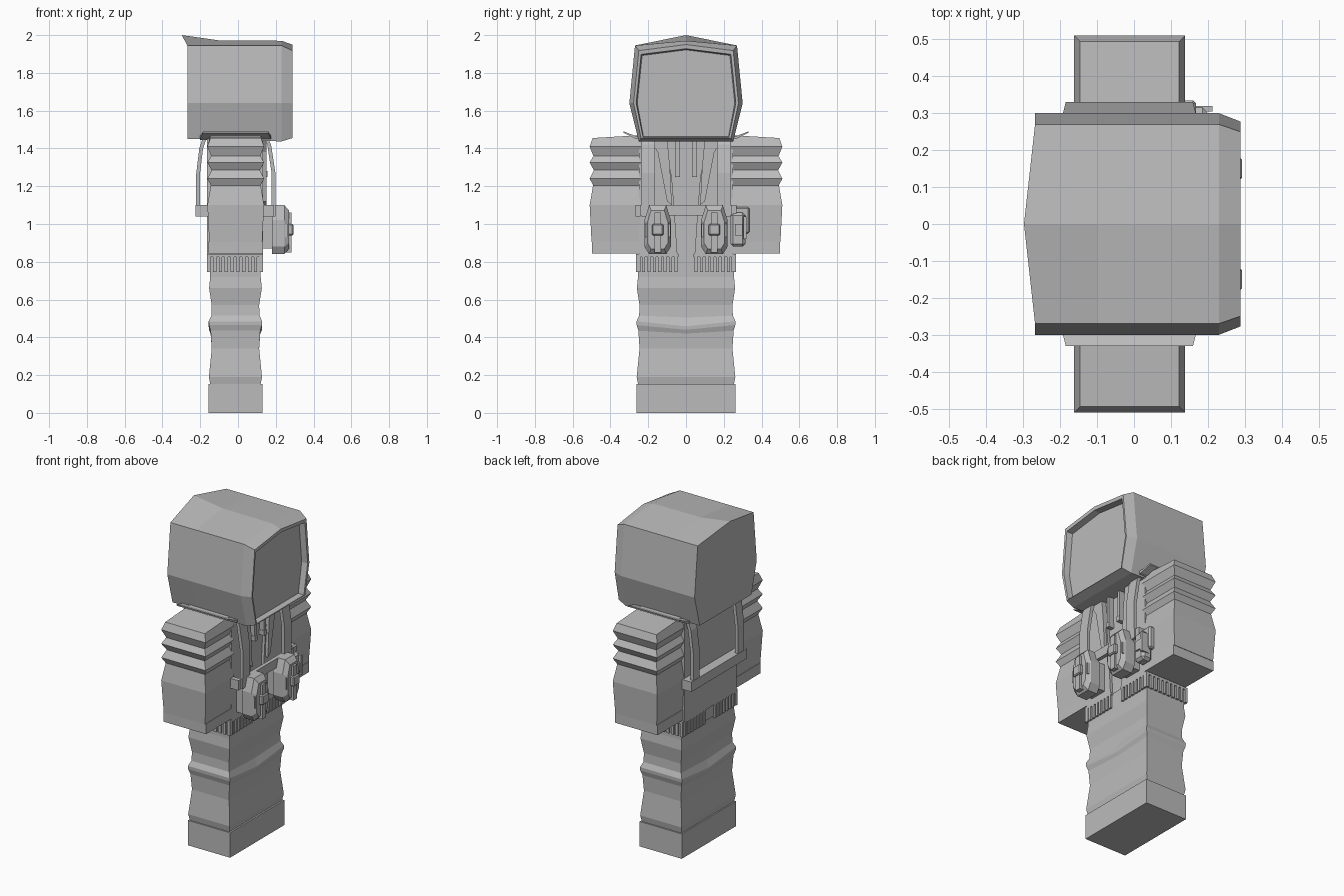
import bpy, bmesh, math

grey = bpy.data.materials.new("plain grey")
grey.diffuse_color = (0.5, 0.5, 0.5, 1)


def finish(name, bm):
    bmesh.ops.recalc_face_normals(bm, faces=bm.faces)
    me = bpy.data.meshes.new(name)
    bm.to_mesh(me)
    bm.free()
    me.materials.append(grey)
    ob = bpy.data.objects.new(name, me)
    bpy.context.collection.objects.link(ob)
    return ob


def loft(name, rings):
    """Join equal-length point rings with quads and cap both ends."""
    bm = bmesh.new()
    vs = [[bm.verts.new(p) for p in r] for r in rings]
    n = len(vs[0])
    for a, b in zip(vs, vs[1:]):
        for i in range(n):
            j = (i + 1) % n
            bm.faces.new((a[i], a[j], b[j], b[i]))
    bm.faces.new(vs[0])
    bm.faces.new(vs[-1])
    return finish(name, bm)


def box(name, x0, x1, y0, y1, z0, z1, c=0.0):
    """Box with optional chamfered edges."""
    ob = loft(name, [[(x0, y0, z), (x1, y0, z), (x1, y1, z), (x0, y1, z)] for z in (z0, z1)])
    if c:
        bm = bmesh.new()
        bm.from_mesh(ob.data)
        bmesh.ops.bevel(bm, geom=bm.edges[:], offset=c, segments=1, affect='EDGES')
        bm.to_mesh(ob.data)
        bm.free()
    return ob


def ribbon(name, path, y0, y1, t):
    """Strap following an x,z path, t thick in x."""
    loft(name, [[(x, y0, z), (x + t, y0, z), (x + t, y1, z), (x, y1, z)] for x, z in path])


# Shoe block
box("shoes", -0.155, 0.13, -0.262, 0.262, 0, 0.152)

# Trousers: (z, inset, dip of the middle of front and back)
rings = []
for z, s, d in [(0.152, .008, 0), (0.19, .001, 0), (0.34, .016, 0), (0.435, .010, .015),
                (0.465, .001, .025), (0.485, 0, .027), (0.515, .014, .01), (0.57, .016, 0),
                (0.66, .002, 0), (0.72, .008, 0), (0.80, .008, 0)]:
    x0, x1, y = -0.155 + s, 0.128 - s, 0.262 - s
    rings.append([(x0, -y, z), (x1, -y, z), (x1, 0, z - d), (x1, y, z), (x0, y, z), (x0, 0, z - d)])
loft("trousers", rings)

# Torso core and jacket lower body
box("shirt", -0.15, 0.115, -0.24, 0.24, 0.76, 1.46)
box("jacket_back", -0.165, -0.14, -0.25, 0.25, 0.83, 1.46)
for s in (-1, 1):
    box("jacket_side", -0.165, 0.13, s * 0.225, s * 0.25, 0.83, 1.46)
    # Front panel with collar edge spreading at the top
    out = [(.045, .83), (.25, .83), (.25, 1.46), (.12, 1.46), (.075, 1.25), (.06, 1.05)]
    loft("jacket_front", [[(x, s * y, z) for y, z in out] for x in (0.11, 0.132)])
    lap = [(.075, 1.10), (.10, 1.12), (.15, 1.38), (.20, 1.46), (.10, 1.46), (.085, 1.3)]
    loft("lapel", [[(x, s * y, z) for y, z in lap] for x in (0.12, 0.15)])

# Ribbed hem, open at the front middle
box("hem_core", -0.155, 0.12, -0.254, 0.254, 0.755, 0.835)
for s in (-1, 1):
    box("hem_top", -0.163, 0.132, s * 0.04, s * 0.266, 0.825, 0.84)
    for i in range(8):
        y = 0.045 + i * 0.0285
        for x0, x1 in ((-0.165, -0.15), (0.11, 0.132)):
            box("hem_rib", x0, x1, s * y, s * (y + .017), 0.745, 0.832)
    for i in range(10):
        x = -0.163 + i * 0.0308
        box("hem_rib_side", x, x + .018, s * 0.24, s * 0.266, 0.745, 0.832)

# Sleeves with puffed folds: (z, inset)
for s in (-1, 1):
    rings = []
    for z, f in [(.905, .010), (1.10, 0), (1.205, .018), (1.24, 0), (1.285, .022),
                 (1.325, 0), (1.36, .02), (1.41, 0), (1.455, .016)]:
        x0, x1, y0, y1 = -0.162 + f, 0.138 - f, 0.238 + f * .6, 0.51 - f
        lift = .015 if z > 1.45 else 0
        rings.append([(x0, s * y0, z + lift), (x1, s * y0, z + lift), (x1, s * y1, z), (x0, s * y1, z)])
    loft("sleeve", rings)
    box("cuff", -0.156, 0.132, s * 0.243, s * 0.497, 0.845, 0.908)
    # Flared shoulder flap of the harness
    loft("shoulder_flap", [
        [(-.20, s * .22, 1.445), (.175, s * .22, 1.445), (.175, s * .22, 1.46), (-.20, s * .22, 1.46)],
        [(-.20, s * .27, 1.452), (.175, s * .27, 1.452), (.175, s * .27, 1.467), (-.20, s * .27, 1.467)],
        [(-.185, s * .33, 1.482), (.16, s * .33, 1.482), (.16, s * .33, 1.49), (-.185, s * .33, 1.49)]])

# Hood: octagonal-ish sections along x
def section(x, w, top, corner, low, apex_x=None, k=1.0):
    return [(x if apex_x is None else apex_x, 0, top), (x, .27 * w, corner), (x, .30 * w, 1.64),
            (x, .25 * k, low), (x, -.25 * k, low), (x, -.30 * w, 1.64), (x, -.27 * w, corner)]

loft("hood", [
    section(-.268, 1, 2.0, 1.945, 1.45, -.298),
    section(-.10, 1, 1.972, 1.945, 1.45),
    section(.23, 1, 1.97, 1.945, 1.437),
    section(.288, .925, 1.95, 1.918, 1.455, k=.95),
    section(.286, .88, 1.928, 1.898, 1.46, k=.91),
    section(.25, .86, 1.922, 1.892, 1.462, k=.90)])

# Harness straps, waist belt and drawstrings
for s in (-1, 1):
    ribbon("back_strap", [(-.185, 1.46), (-.205, 1.40), (-.222, 1.26), (-.222, 1.04)], s * .185, s * .245, .02)
    ribbon("front_strap", [(.135, 1.46), (.155, 1.42), (.178, 1.27), (.178, 1.04)], s * .165, s * .235, .02)
    box("belt_side", -.222, .19, s * .24, s * .268, 1.04, 1.10)
    box("drawstring", .12, .15, s * .035, s * .055, 1.27, 1.46)
    box("drawstring_tip", .118, .155, s * .032, s * .058, 1.25, 1.28)
box("belt_back", -.224, -.16, -.268, .268, 1.04, 1.10)
box("belt_front", .175, .198, -.24, .24, 1.045, 1.10)

# Front pouches with flap, strap and buckle
for s in (-1, 1):
    y = s * .15
    box("pouch_base", .12, .20, y - .055, y + .055, .87, 1.04)
    prof = [(-.045, .84), (.045, .84), (.07, .88), (.07, 1.02), (.045, 1.10),
            (-.045, 1.10), (-.07, 1.02), (-.07, .88)]
    loft("pouch", [[(x, y + a * k, .97 + (z - .97) * k) for a, z in prof]
                   for x, k in ((.18, 1), (.245, 1), (.27, .78))])
    box("pouch_strap", .255, .282, y - .018, y + .018, .85, 1.06)
    box("pouch_buckle", .26, .293, y - .03, y + .03, .94, 1.00, .006)
    for e in (-1, 1):
        box("pouch_tab", .18, .265, y + e * .055 - .012, y + e * .055 + .012, .93, 1.0)

# Side pouch on one hip
box("side_pouch", .13, .20, .235, .315, .88, 1.06, .015)
box("side_pouch_flap", .13, .168, .25, .335, .95, 1.09, .008)
box("side_pouch_strap", .16, .212, .305, .32, .92, 1.04)
box("side_pouch_buckle", .19, .21, .26, .30, .94, 1.0)
